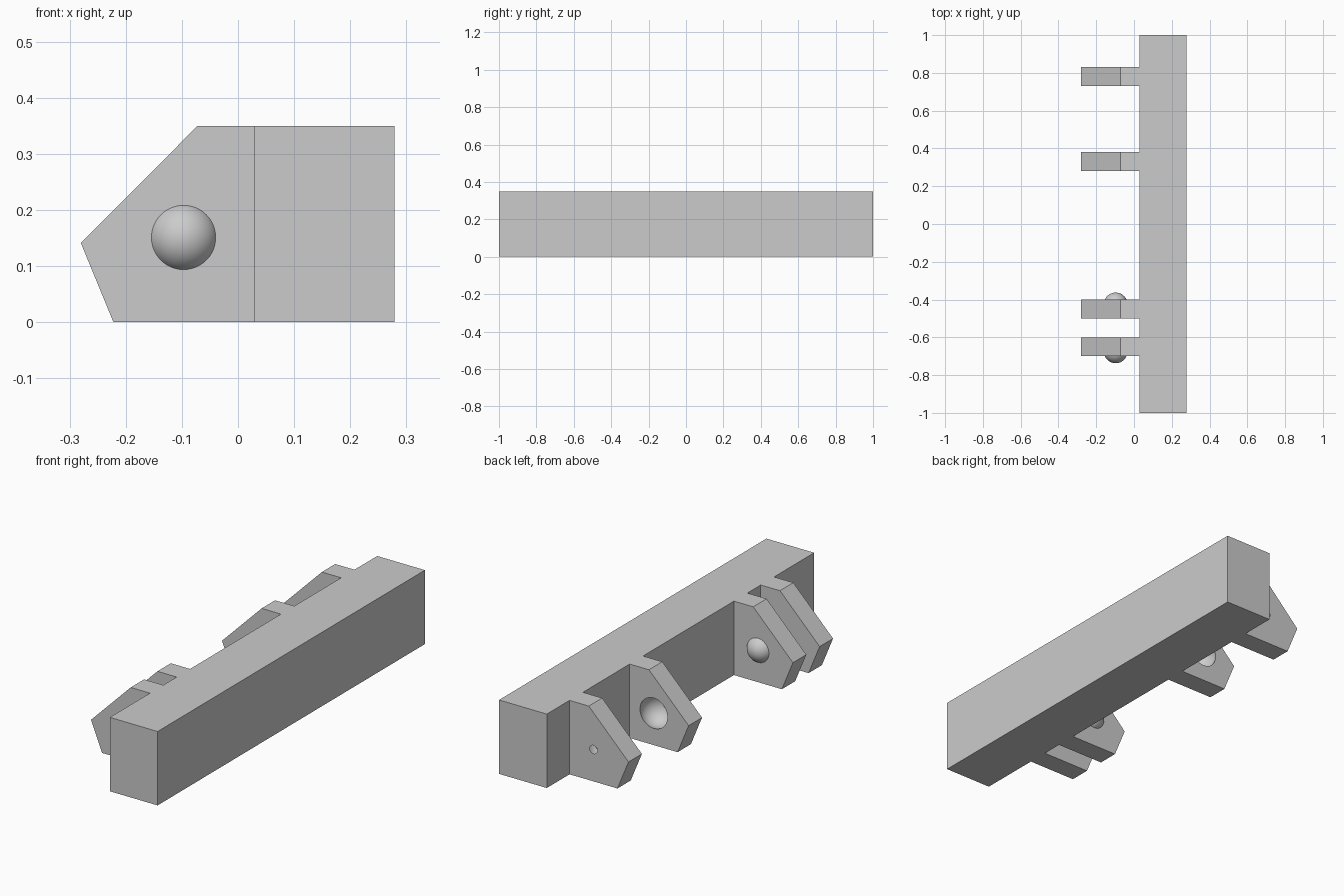
import bpy
import bmesh
from mathutils import Matrix

if "Cube" in bpy.data.objects:
    bpy.data.objects.remove(bpy.data.objects["Cube"])

# Single plain material
grey = bpy.data.materials.new("plain grey")
grey.use_nodes = True
grey.diffuse_color = (0.6, 0.6, 0.6, 1)
grey.node_tree.nodes["Principled BSDF"].inputs["Base Color"].default_value = (0.6, 0.6, 0.6, 1)

HEIGHT = 0.35
BAR_X = (0.029, 0.279)
PIVOT = (-0.097, 0.151)
TAB_WIDTH = 0.1
SINK = 0.026          # depth of sphere centres below the tab face
TAB_PROFILE = [(-0.28, 0.141), (-0.222, 0), (BAR_X[0], 0),
               (BAR_X[0], HEIGHT), (-0.072, HEIGHT)]


def finish(name, bm):
    bmesh.ops.recalc_face_normals(bm, faces=bm.faces)
    mesh = bpy.data.meshes.new(name)
    bm.to_mesh(mesh)
    bm.free()
    mesh.materials.append(grey)
    obj = bpy.data.objects.new(name, mesh)
    bpy.context.collection.objects.link(obj)
    return obj


def extrude_profile(name, points, y0, y1):
    bm = bmesh.new()
    face = bm.faces.new([bm.verts.new((x, y0, z)) for x, z in points])
    result = bmesh.ops.extrude_face_region(bm, geom=[face])
    moved = [v for v in result["geom"] if isinstance(v, bmesh.types.BMVert)]
    bmesh.ops.translate(bm, verts=moved, vec=(0, y1 - y0, 0))
    return finish(name, bm)


def add_snap(tab, face_y, outward, radius, operation):
    """Join a ball to a tab face, or cut a socket into it."""
    bm = bmesh.new()
    centre = (PIVOT[0], face_y - outward * SINK, PIVOT[1])
    place = Matrix.Translation(centre) @ Matrix.Rotation(1.5708, 4, "X")
    bmesh.ops.create_uvsphere(bm, u_segments=48, v_segments=24,
                              radius=radius, matrix=place)
    for face in bm.faces:
        face.smooth = True
    helper = finish(tab.name + "_snap_helper", bm)
    helper.hide_render = True
    helper.hide_set(True)
    mod = tab.modifiers.new("snap", "BOOLEAN")
    mod.operation = operation
    mod.solver = "EXACT"
    mod.object = helper


# Long mounting bar
left, right = BAR_X
extrude_profile("mounting_bar",
                [(left, 0), (right, 0), (right, HEIGHT), (left, HEIGHT)], -1, 1)

# Hinge tabs: name, start y, side carrying the snap, sphere radius, operation
tabs = [
    ("front_ball_tab", -0.7, -1, 0.063, "UNION"),
    ("rear_ball_tab", -0.5, 1, 0.063, "UNION"),
    ("front_socket_tab", 0.28, 1, 0.0766, "DIFFERENCE"),
    ("rear_socket_tab", 0.73, -1, 0.0766, "DIFFERENCE"),
]
for name, y, side, radius, operation in tabs:
    tab = extrude_profile(name, TAB_PROFILE, y, y + TAB_WIDTH)
    face_y = y + TAB_WIDTH if side > 0 else y
    add_snap(tab, face_y, side, radius, operation)
